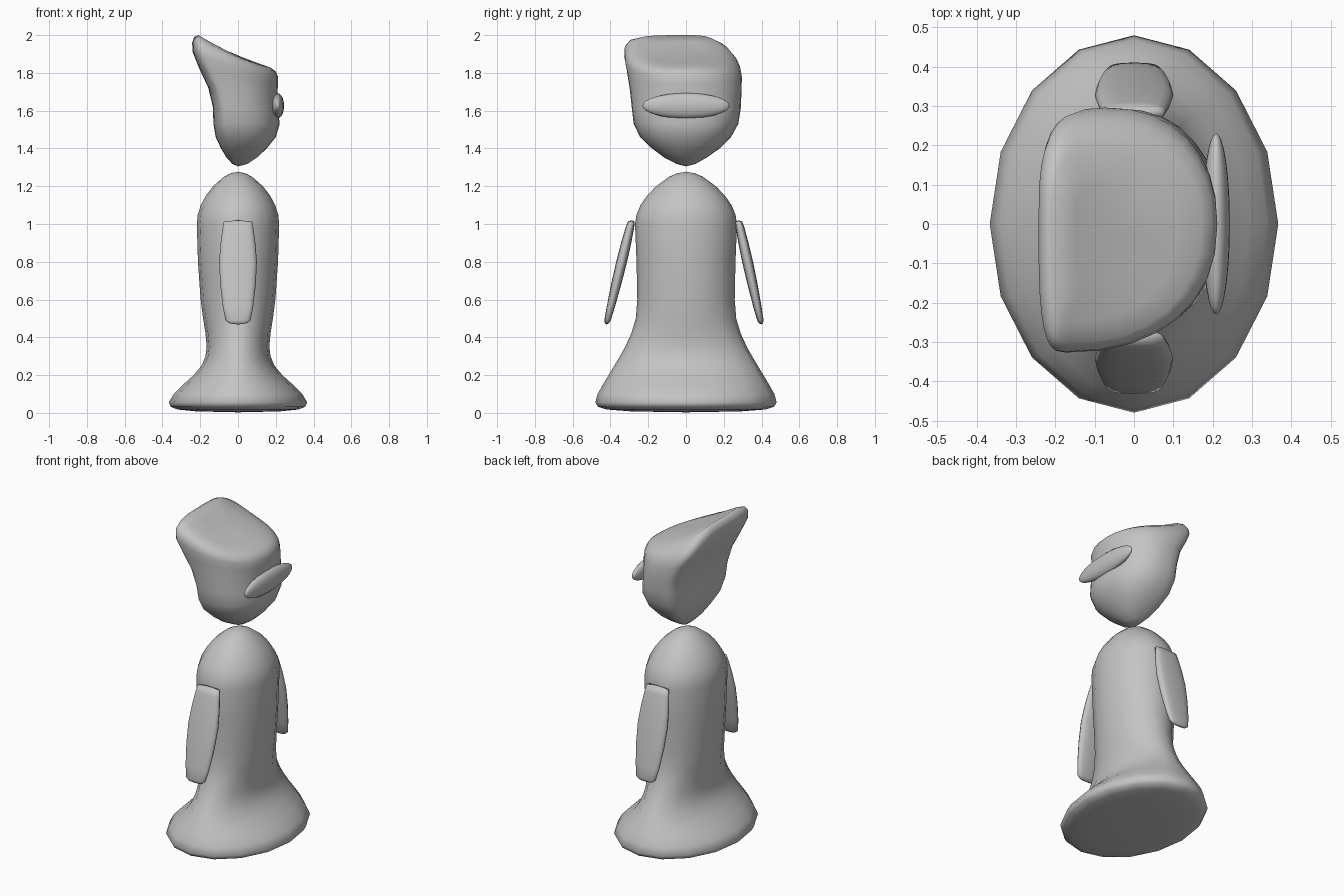
import bpy, bmesh, math

grey = bpy.data.materials.new("plain grey")
grey.diffuse_color = (0.55, 0.55, 0.55, 1)


def loft(name, rings, start, end):
    """Skin closed rings of points, closing both ends with a fan to a centre point."""
    bm = bmesh.new()
    loops = [[bm.verts.new(p) for p in ring] for ring in rings]
    n = len(loops[0])
    for a, b in zip(loops, loops[1:]):
        for i in range(n):
            j = (i + 1) % n
            bm.faces.new((a[i], a[j], b[j], b[i]))
    for ring, tip in ((loops[0], start), (loops[-1], end)):
        c = bm.verts.new(tip)
        for i in range(n):
            bm.faces.new((ring[i], ring[(i + 1) % n], c))
    bmesh.ops.recalc_face_normals(bm, faces=bm.faces)
    for f in bm.faces:
        f.smooth = True
    me = bpy.data.meshes.new(name)
    bm.to_mesh(me)
    bm.free()
    me.materials.append(grey)
    ob = bpy.data.objects.new(name, me)
    bpy.context.collection.objects.link(ob)
    return ob


def power(v, n):
    return math.copysign(abs(v) ** (2 / n), v)


def angles(n):
    return [2 * math.pi * i / n for i in range(n)]


# Robe body: (z, half width in x, half width in y)
body = [(0.008, 0.22, 0.29), (0.018, 0.32, 0.42), (0.032, 0.355, 0.466), (0.055, 0.367, 0.48),
        (0.1, 0.34, 0.468), (0.15, 0.29, 0.44), (0.2, 0.235, 0.41), (0.25, 0.193, 0.38),
        (0.3, 0.172, 0.35), (0.35, 0.166, 0.322), (0.42, 0.172, 0.29), (0.5, 0.185, 0.266),
        (0.6, 0.198, 0.258), (0.8, 0.212, 0.262), (1.0, 0.218, 0.27), (1.05, 0.213, 0.262),
        (1.1, 0.197, 0.241), (1.15, 0.17, 0.206), (1.2, 0.132, 0.158), (1.25, 0.075, 0.09),
        (1.268, 0.04, 0.048)]
loft("robe_body",
     [[(rx * math.cos(a), ry * math.sin(a), z) for a in angles(16)] for z, rx, ry in body],
     (0, 0, 0.003), (0, 0, 1.277))

# Flat sleeves leaning outward: (z, half width, half thickness)
sleeve = [(0.474, 0.045, 0.010), (0.49, 0.066, 0.017), (0.56, 0.08, 0.022), (0.68, 0.094, 0.027),
          (0.8, 0.1, 0.029), (0.9, 0.092, 0.027), (0.98, 0.081, 0.023), (1.013, 0.075, 0.018)]
for name, side, top, low in (("left_sleeve", 1, 0.278, 0.398), ("right_sleeve", -1, 0.288, 0.42)):
    def mid(z):
        return side * (low + (top - low) * (z - 0.47) / 0.55)
    loft(name,
         [[(w * power(math.cos(a), 2.6), mid(z) + t * power(math.sin(a), 2.6), z)
           for a in angles(16)] for z, w, t in sleeve],
         (0, mid(0.468), 0.468), (0, mid(1.02), 1.02))

# Head: flat back, rounded face, slanted top rising to a crest at the back
# (z back, z front, x back, x front, y min, y max)
head = [(1.318, 1.318, -0.03, 0.05, -0.05, 0.05), (1.35, 1.355, -0.06, 0.105, -0.115, 0.11),
        (1.40, 1.40, -0.09, 0.152, -0.18, 0.178), (1.46, 1.46, -0.118, 0.2, -0.243, 0.238),
        (1.53, 1.53, -0.13, 0.221, -0.277, 0.277), (1.62, 1.60, -0.133, 0.212, -0.287, 0.29),
        (1.72, 1.68, -0.157, 0.208, -0.297, 0.294), (1.83, 1.74, -0.208, 0.212, -0.313, 0.296),
        (1.91, 1.78, -0.24, 0.212, -0.327, 0.287), (1.96, 1.808, -0.243, 0.2, -0.325, 0.268),
        (1.99, 1.828, -0.232, 0.172, -0.303, 0.235), (2.0, 1.85, -0.21, 0.11, -0.25, 0.18),
        (1.965, 1.88, -0.15, 0.03, -0.15, 0.1)]


def head_ring(zb, zf, xb, xf, yn, yp):
    pts = []
    lift = min(1, max(0, (zb - 1.4) / 0.5))
    for a in angles(32):
        c, s = math.cos(a), math.sin(a)
        n = 2.25 if c > 0 else 3.2
        # the widest line sits nearer the back on the crest side
        split = 0.32 - (0.17 * lift if s < 0 else 0)
        cx = xb + split * (xf - xb)
        x = cx + power(c, n) * ((xf - cx) if c > 0 else (cx - xb))
        y = power(s, n) * (yp if s > 0 else -yn)
        f = min(1, max(0, (x - xb) / (xf - xb)))
        z = zf + (zb - zf) * (1 - f) ** 1.25
        z -= 1.1 * max(0, y - 0.05) ** 2 * min(1, max(0, (z - 1.75) / 0.2))
        pts.append((x, y, z))
    return pts


loft("head", [head_ring(*r) for r in head], (0, 0, 1.305), (-0.06, -0.02, 1.918))

# Visor across the face
loft("visor",
     [[(0.209 + 0.035 * math.sin(t) * math.cos(a), -0.23 * math.cos(t),
        1.626 + 0.067 * math.sin(t) * math.sin(a)) for a in angles(20)]
      for t in [math.pi * k / 16 for k in range(1, 16)]],
     (0.209, -0.23, 1.626), (0.209, 0.23, 1.626))
